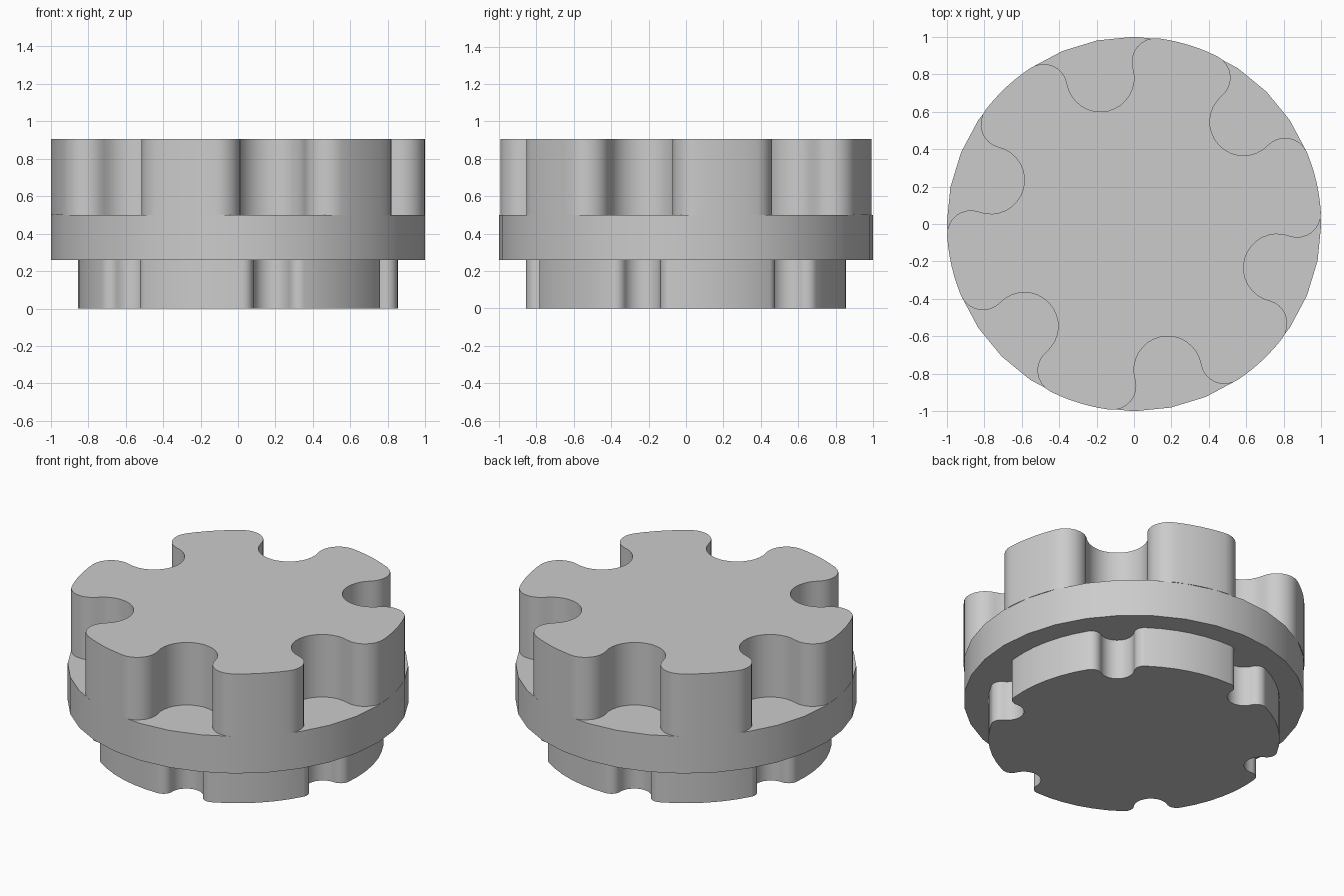
import bpy, bmesh
from math import sin, cos, acos, atan2, pi, radians

if "Cube" in bpy.data.objects:
    bpy.data.objects.remove(bpy.data.objects["Cube"], do_unlink=True)

grey = bpy.data.materials.new("plain grey")
grey.use_nodes = True
grey.diffuse_color = (0.6, 0.6, 0.6, 1)
grey.node_tree.nodes["Principled BSDF"].inputs["Base Color"].default_value = (0.6, 0.6, 0.6, 1)

COUNT = 6
FIRST_NOTCH = radians(43)


def arc(cx, cy, r, a, b, steps):
    return [(cx + r * cos(a + (b - a) * i / steps), cy + r * sin(a + (b - a) * i / steps))
            for i in range(steps + 1)]


def notched_outline(rim, centre, notch, fillet):
    """Round outline with circular notches blended to the rim by tangent fillets."""
    reach = rim - fillet
    half = acos((centre**2 + reach**2 - (notch + fillet)**2) / (2 * centre * reach))
    fx, fy = reach * cos(half), reach * sin(half)
    toward = atan2(fy, fx - centre)          # from notch centre to fillet centre
    right = arc(fx, -fy, fillet, -half, pi - toward, 8)
    hollow = arc(centre, 0, notch, -toward, toward - 2 * pi, 16)
    left = arc(fx, fy, fillet, toward - pi, half, 8)
    tooth = arc(0, 0, rim, half, 2 * pi / COUNT - half, 6)
    unit = right + hollow[1:] + left[1:] + tooth[1:-1]
    points = []
    for k in range(COUNT):
        t = FIRST_NOTCH + k * 2 * pi / COUNT
        points += [(x * cos(t) - y * sin(t), x * sin(t) + y * cos(t)) for x, y in unit]
    return points


def extrude(name, outline, low, high):
    bm = bmesh.new()
    face = bm.faces.new([bm.verts.new((x, y, low)) for x, y in outline])
    grown = bmesh.ops.extrude_face_region(bm, geom=[face], use_keep_orig=True)
    top = [v for v in grown["geom"] if isinstance(v, bmesh.types.BMVert)]
    bmesh.ops.translate(bm, verts=top, vec=(0, 0, high - low))
    bmesh.ops.recalc_face_normals(bm, faces=bm.faces)
    mesh = bpy.data.meshes.new(name)
    bm.to_mesh(mesh)
    bm.free()
    mesh.materials.append(grey)
    obj = bpy.data.objects.new(name, mesh)
    bpy.context.collection.objects.link(obj)
    bpy.ops.object.select_all(action="DESELECT")
    obj.select_set(True)
    bpy.context.view_layer.objects.active = obj
    bpy.ops.object.shade_smooth_by_angle(angle=radians(35))


# Lower plug with small notches, middle flange, upper grip with deep finger scallops
extrude("lower_plug", notched_outline(0.855, 0.81, 0.10, 0.06), 0, 0.26)
extrude("flange", arc(0, 0, 1, 0, 2 * pi, 32)[:-1], 0.26, 0.5)
extrude("scalloped_grip", notched_outline(1, 0.8, 0.18, 0.127), 0.5, 0.905)
